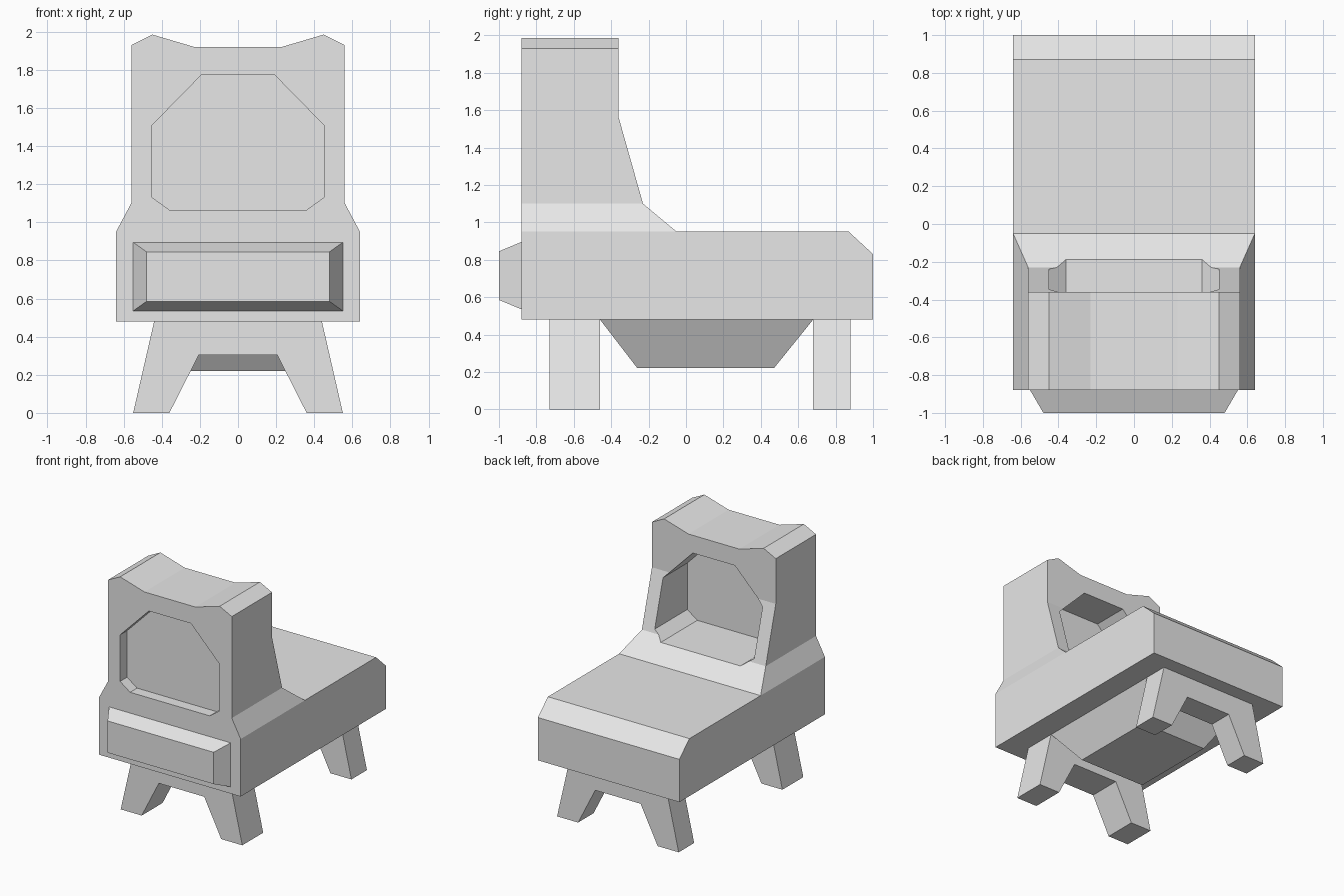
import bpy
import bmesh

if "Cube" in bpy.data.objects:
    bpy.data.objects.remove(bpy.data.objects["Cube"], do_unlink=True)

grey = bpy.data.materials.new("light grey")
grey.use_nodes = True
GREY = (0.8, 0.8, 0.8, 1)
grey.diffuse_color = GREY
grey.node_tree.nodes["Principled BSDF"].inputs["Base Color"].default_value = GREY


def loft(name, ring_a, ring_b):
    """Closed solid between two matching rings of points."""
    bm = bmesh.new()
    a = [bm.verts.new(p) for p in ring_a]
    b = [bm.verts.new(p) for p in ring_b]
    bm.faces.new(a)
    bm.faces.new(b)
    for i in range(len(a)):
        j = (i + 1) % len(a)
        bm.faces.new((a[i], a[j], b[j], b[i]))
    bmesh.ops.recalc_face_normals(bm, faces=bm.faces)
    mesh = bpy.data.meshes.new(name)
    bm.to_mesh(mesh)
    bm.free()
    mesh.materials.append(grey)
    obj = bpy.data.objects.new(name, mesh)
    bpy.context.collection.objects.link(obj)
    return obj


def along_y(name, half, y0, y1):
    """Mirror a half outline (x, z) and extrude it front to back."""
    outline = half + [(-x, z) for x, z in reversed(half)]
    return loft(name, [(x, y0, z) for x, z in outline],
                [(x, y1, z) for x, z in outline])


def along_x(name, outline, width):
    """Extrude a side outline (y, z) across the width."""
    return loft(name, [(-width, y, z) for y, z in outline],
                [(width, y, z) for y, z in outline])


def rect(x, z0, z1, y):
    return [(-x, y, z0), (x, y, z0), (x, y, z1), (-x, y, z1)]


def flat_rect(x, y0, y1, z):
    return [(-x, y0, z), (x, y0, z), (x, y1, z), (-x, y1, z)]


def boolean(target, tool, operation):
    tool.hide_render = True
    mod = target.modifiers.new(operation.lower(), "BOOLEAN")
    mod.operation = operation
    mod.object = tool
    mod.solver = "EXACT"
    bpy.context.view_layer.objects.active = target
    bpy.ops.object.modifier_apply(modifier=mod.name)
    bpy.data.objects.remove(tool, do_unlink=True)


# Body and tall head: side outline trimmed by the front outline
body = along_x("body", [(-0.88, 0.48), (1, 0.48), (1, 0.83), (0.87, 0.95),
                        (-0.05, 0.95), (-0.23, 1.1), (-0.36, 1.56),
                        (-0.36, 2.2), (-0.88, 2.2)], 0.8)
front_outline = along_y("front_outline", [
    (0.64, 0.3), (0.64, 0.95), (0.56, 1.1), (0.56, 1.93),
    (0.45, 1.985), (0.23, 1.92)], -1.2, 1.2)
boolean(body, front_outline, "INTERSECT")

# Shallow recess in front and deep niche behind, sharing one outline
opening = [(0.36, 1.065), (0.45, 1.13), (0.45, 1.51), (0.19, 1.775)]
boolean(body, along_y("front_recess", opening, -1.2, -0.79), "DIFFERENCE")
boolean(body, along_y("back_niche", opening, -0.66, 0.3), "DIFFERENCE")

# Bevelled bumper on the front
loft("bumper", rect(0.55, 0.535, 0.895, -0.88), rect(0.48, 0.585, 0.845, -1))

# Splayed leg frames
legs = [(0.205, 0.305), (0.36, 0), (0.55, 0), (0.44, 0.48)]
for name, y0, y1 in (("front_legs", -0.73, -0.46), ("back_legs", 0.68, 0.88)):
    along_y(name, legs, y0, y1)

# Tapered belly between the legs
loft("belly", flat_rect(0.44, -0.46, 0.68, 0.48), flat_rect(0.3, -0.26, 0.47, 0.22))
